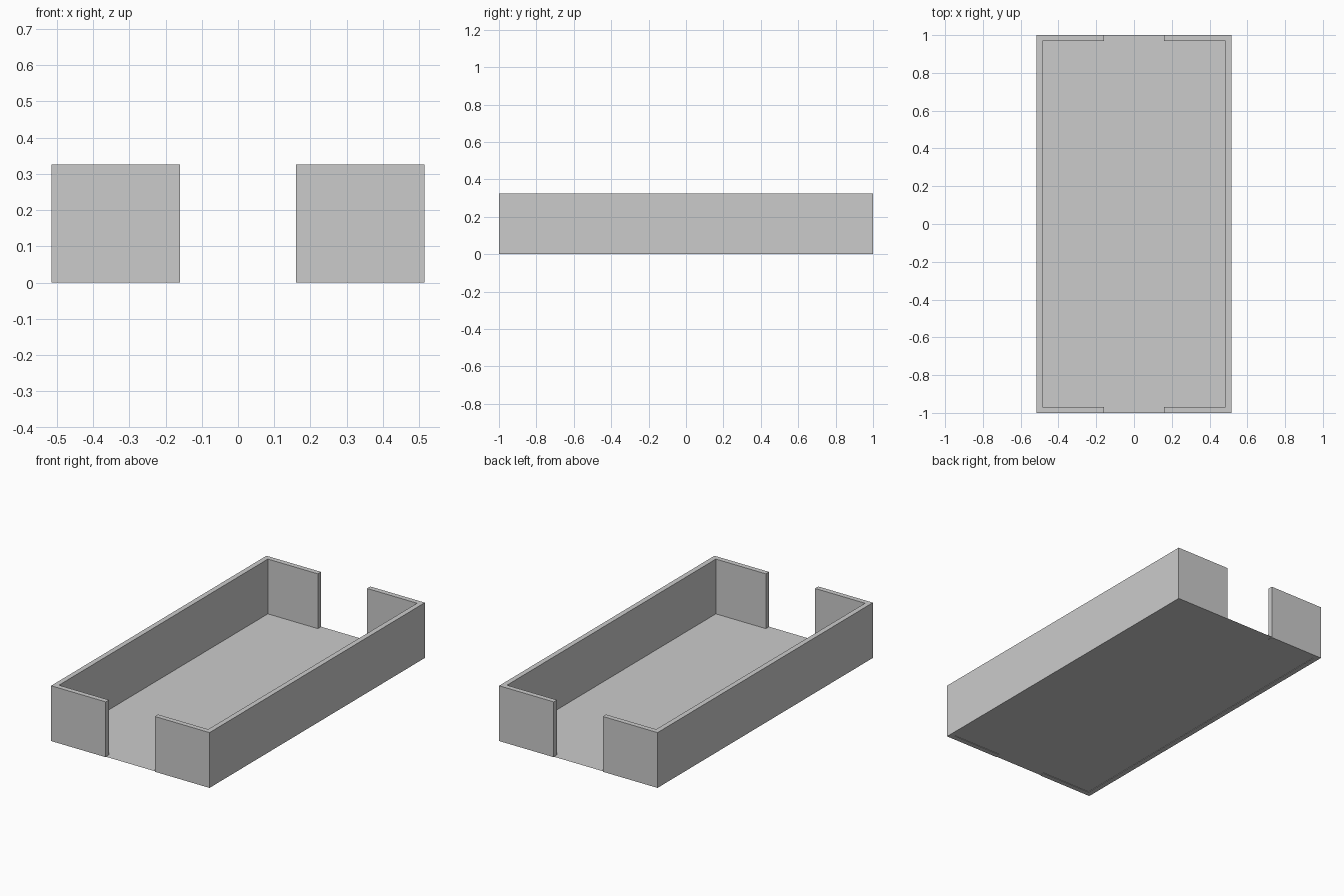
import bpy, bmesh

if "Cube" in bpy.data.objects:
    bpy.data.objects.remove(bpy.data.objects["Cube"])

W, L, H = 0.515, 1.0, 0.325   # half width, half length, wall height
T, GAP = 0.03, 0.16           # wall thickness, half width of end openings


def make_object(name, outline, z, height=0.0):
    """Flat outline (counter-clockwise), extruded upward when height is given."""
    bm = bmesh.new()
    face = bm.faces.new([bm.verts.new((x, y, z)) for x, y in outline])
    if height:
        top = bmesh.ops.extrude_face_region(bm, geom=[face], use_keep_orig=True)
        verts = [g for g in top["geom"] if isinstance(g, bmesh.types.BMVert)]
        bmesh.ops.translate(bm, verts=verts, vec=(0, 0, height))
        bmesh.ops.recalc_face_normals(bm, faces=bm.faces)
    mesh = bpy.data.meshes.new(name)
    bm.to_mesh(mesh)
    bm.free()
    obj = bpy.data.objects.new(name, mesh)
    bpy.context.collection.objects.link(obj)
    return obj


# Thin floor sheet, just above the wall bottoms
make_object("floor", [(-W, -L), (W, -L), (W, L), (-W, L)], 0.003)

# C-shaped side wall with returns at both ends, mirrored to the other side
c_profile = [(GAP, -L), (W, -L), (W, L), (GAP, L),
             (GAP, L - T), (W - T, L - T), (W - T, -L + T), (GAP, -L + T)]
walls = make_object("side_walls", c_profile, 0.0, H)
walls.modifiers.new("mirror", 'MIRROR').use_axis[0] = True
